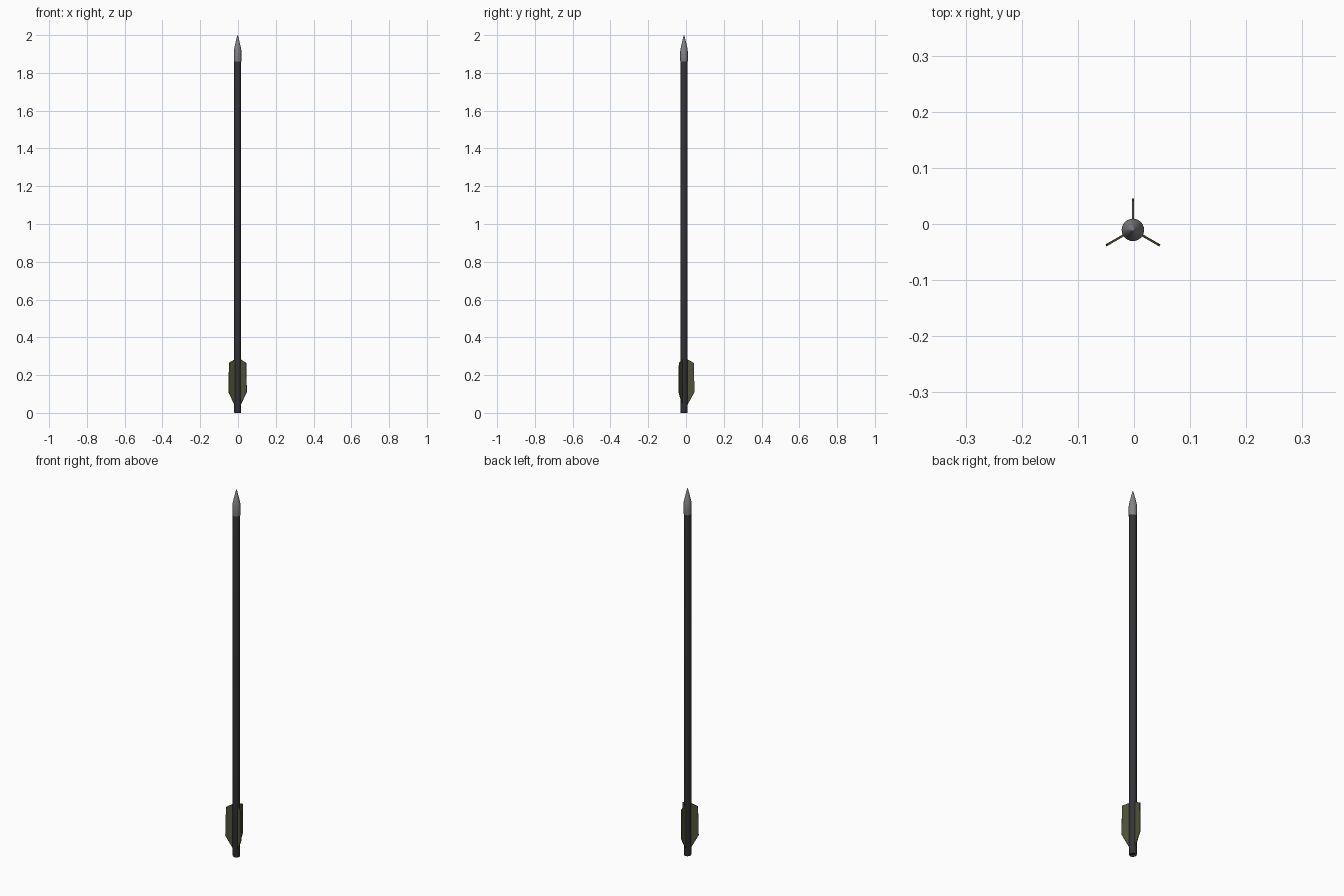
import bpy, bmesh, math
from mathutils import Matrix, Vector

if "Cube" in bpy.data.objects:
    bpy.data.objects.remove(bpy.data.objects["Cube"])

CENTRE = Vector((-0.002, -0.0105, 0))


def material(name, colour):
    m = bpy.data.materials.new(name)
    m.diffuse_color = colour
    m.use_nodes = True
    m.node_tree.nodes["Principled BSDF"].inputs["Base Color"].default_value = m.diffuse_color
    return m


def finish(name, bm, mat, smooth=False):
    bmesh.ops.recalc_face_normals(bm, faces=bm.faces)
    mesh = bpy.data.meshes.new(name)
    bm.to_mesh(mesh)
    bm.free()
    obj = bpy.data.objects.new(name, mesh)
    bpy.context.collection.objects.link(obj)
    obj.location = CENTRE
    mesh.materials.append(mat)
    if smooth:
        bpy.ops.object.select_all(action='DESELECT')
        obj.select_set(True)
        bpy.context.view_layer.objects.active = obj
        bpy.ops.object.shade_smooth_by_angle(angle=math.radians(30))
    return obj


def lathe(name, profile, mat, sides=24):
    bm = bmesh.new()
    verts = [bm.verts.new((r, 0, z)) for r, z in profile]
    edges = [bm.edges.new(pair) for pair in zip(verts, verts[1:])]
    bmesh.ops.spin(bm, geom=verts + edges, cent=(0, 0, 0), axis=(0, 0, 1),
                   angle=math.tau, steps=sides)
    bmesh.ops.remove_doubles(bm, verts=bm.verts, dist=1e-5)
    return finish(name, bm, mat, True)


def fin(name, angle, mat, thickness=0.004):
    # Flat vane outline in (radius, height), extruded across its thickness
    outline = [(0.015, 0.045), (0.02, 0.045), (0.0555, 0.11),
               (0.052, 0.265), (0.02, 0.282), (0.015, 0.282)]
    bm = bmesh.new()
    face = bm.faces.new([bm.verts.new((r, -thickness / 2, z)) for r, z in outline])
    out = bmesh.ops.extrude_face_region(bm, geom=[face])
    moved = [v for v in out["geom"] if isinstance(v, bmesh.types.BMVert)]
    bmesh.ops.translate(bm, verts=moved, vec=(0, thickness, 0))
    bmesh.ops.transform(bm, matrix=Matrix.Rotation(angle, 4, 'Z'), verts=bm.verts)
    return finish(name, bm, mat)


black = material("shaft_black", (0.035, 0.035, 0.04, 1))
olive = material("fin_olive", (0.08, 0.085, 0.04, 1))
steel = material("tip_steel", (0.23, 0.23, 0.24, 1))

# Shaft with a shallow recess in the tail end
lathe("shaft", [(0, 0.008), (0.013, 0.008), (0.015, 0), (0.0175, 0),
                (0.0185, 0.003), (0.0185, 1.865), (0, 1.865)], black)

# Bullet-shaped metal point
lathe("tip", [(0, 1.86), (0.0195, 1.86), (0.02, 1.862), (0.02, 1.915),
              (0.0185, 1.927), (0.0135, 1.95), (0.0075, 1.975),
              (0.002, 1.997), (0, 2.0)], steel)

# Three vanes, evenly spaced
for i in range(3):
    fin(f"fin_{i + 1}", math.radians(90 + 120 * i), olive)
